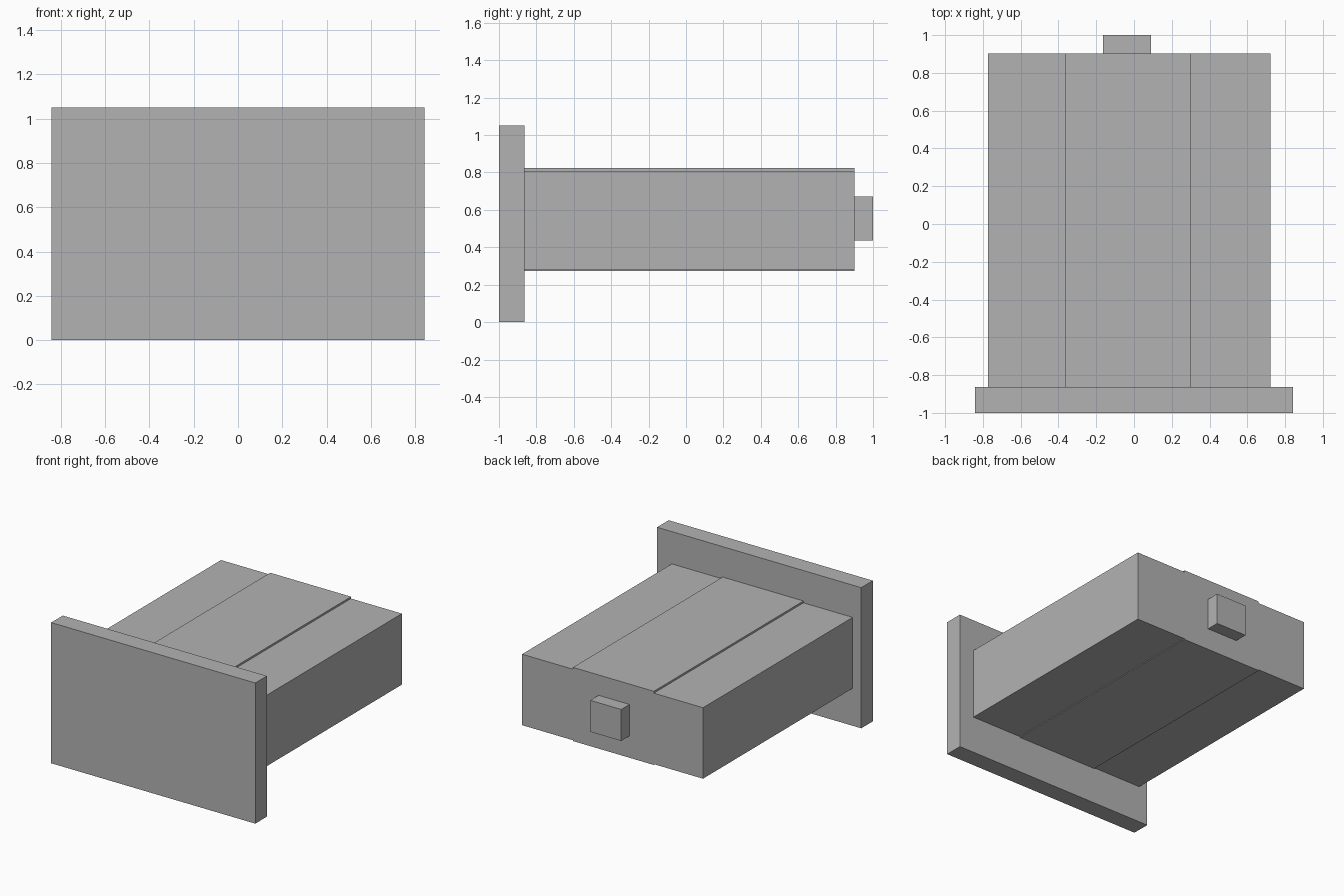
import bpy
import bmesh
from mathutils import Vector

default = bpy.data.objects.get("Cube")
if default:
    bpy.data.objects.remove(default, do_unlink=True)

# One plain grey for the whole model
grey = bpy.data.materials.new("plain_grey")
grey.use_nodes = True
colour = (0.45, 0.45, 0.45, 1)
grey.diffuse_color = colour
grey.node_tree.nodes["Principled BSDF"].inputs["Base Color"].default_value = colour


def extrude_profile(name, profile, y_front, y_back):
    """Solid made by pushing an x-z outline along y."""
    bm = bmesh.new()
    face = bm.faces.new([bm.verts.new((x, y_front, z)) for x, z in profile])
    result = bmesh.ops.extrude_face_region(bm, geom=[face])
    moved = [v for v in result["geom"] if isinstance(v, bmesh.types.BMVert)]
    bmesh.ops.translate(bm, verts=moved, vec=Vector((0, y_back - y_front, 0)))
    bmesh.ops.recalc_face_normals(bm, faces=bm.faces)
    mesh = bpy.data.meshes.new(name)
    bm.to_mesh(mesh)
    bm.free()
    mesh.materials.append(grey)
    obj = bpy.data.objects.new(name, mesh)
    bpy.context.scene.collection.objects.link(obj)
    return obj


def rectangle(x0, x1, z0, z1):
    return [(x0, z0), (x1, z0), (x1, z1), (x0, z1)]


# Broad upright plate across the front
PLATE_BACK, BODY_BACK = -0.863, 0.902
extrude_profile("front_plate", rectangle(-0.843, 0.843, 0, 1.05), -1, PLATE_BACK)

# Long body with a slightly raised middle strip on its top and underside
left, right = -0.772, 0.722
strip_left, strip_right = -0.366, 0.302
low, high = 0.279, 0.809
strip_low, strip_high = 0.273, 0.823
body_outline = [
    (left, low), (strip_left, low), (strip_left, strip_low),
    (strip_right, strip_low), (strip_right, low), (right, low),
    (right, high), (strip_right, high), (strip_right, strip_high),
    (strip_left, strip_high), (strip_left, high), (left, high),
]
extrude_profile("body", body_outline, PLATE_BACK, BODY_BACK)

# Small block on the back
extrude_profile("rear_block", rectangle(-0.165, 0.09, 0.436, 0.671), BODY_BACK, 1)
